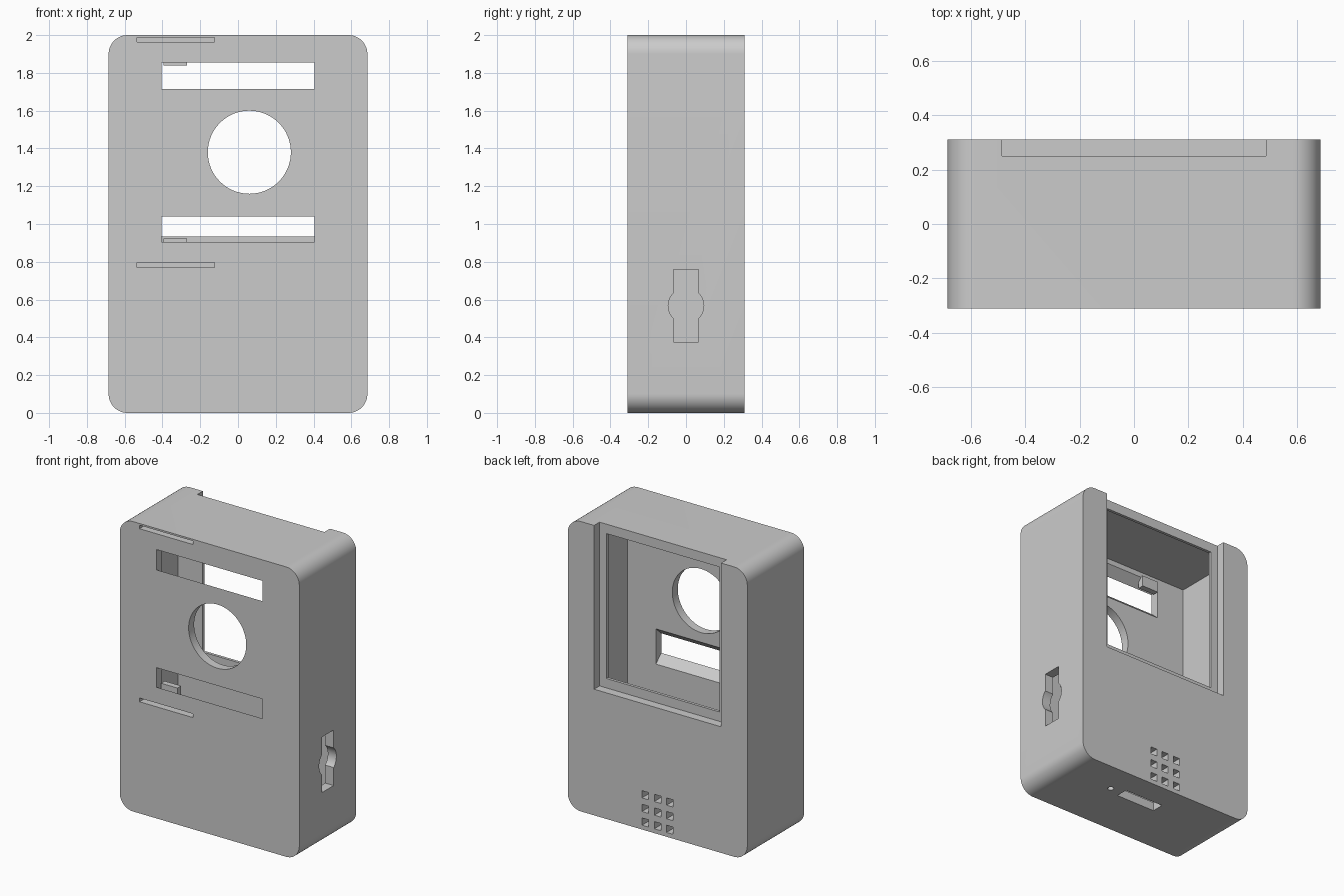
import bpy, bmesh
from math import sin, cos, pi, asin

if "Cube" in bpy.data.objects:
    bpy.data.objects.remove(bpy.data.objects["Cube"])


def prism(name, pts, axis, lo, hi):
    """Extrude a 2D profile along an axis (profile axes: x->(y,z), y->(x,z), z->(x,y))."""
    def place(p, t):
        return {'x': (t, p[0], p[1]), 'y': (p[0], t, p[1]), 'z': (p[0], p[1], t)}[axis]
    bm = bmesh.new()
    a = [bm.verts.new(place(p, lo)) for p in pts]
    b = [bm.verts.new(place(p, hi)) for p in pts]
    bm.faces.new(a)
    bm.faces.new(b)
    n = len(pts)
    for i in range(n):
        j = (i + 1) % n
        bm.faces.new((a[i], a[j], b[j], b[i]))
    bmesh.ops.recalc_face_normals(bm, faces=bm.faces)
    me = bpy.data.meshes.new(name)
    bm.to_mesh(me)
    bm.free()
    ob = bpy.data.objects.new(name, me)
    bpy.context.collection.objects.link(ob)
    return ob


def arc(cx, cy, r, a0, a1, n):
    return [(cx + r * cos(a0 + (a1 - a0) * i / n), cy + r * sin(a0 + (a1 - a0) * i / n))
            for i in range(n + 1)]


def rect(x0, x1, y0, y1):
    return [(x0, y0), (x1, y0), (x1, y1), (x0, y1)]


def circle(cx, cy, r, n=48):
    return arc(cx, cy, r, 0, 2 * pi, n)[:-1]


# case: rounded slab
X, Y, R = 0.685, 0.31, 0.1
outline = []
for i, (cx, cz) in enumerate([(X - R, 2 - R), (R - X, 2 - R), (R - X, R), (X - R, R)]):
    outline += arc(cx, cz, R, i * pi / 2, (i + 1) * pi / 2, 14)
case = prism("case", outline, 'y', -Y, Y)


def cut(pts, axis, lo, hi):
    cutter = prism("cutter", pts, axis, lo, hi)
    cutter.hide_render = True
    mod = case.modifiers.new("cut", 'BOOLEAN')
    mod.operation, mod.solver, mod.object = 'DIFFERENCE', 'EXACT', cutter
    bpy.context.view_layer.objects.active = case
    bpy.ops.object.modifier_apply(modifier=mod.name)
    bpy.data.objects.remove(cutter)


# inner cavity
cut(rect(-0.62, 0.62, 0.06, 1.945), 'y', -0.25, 0.23)
# screen rebate, open at the top, and the window through its lip
cut(rect(-0.485, 0.485, 0.87, 2.1), 'y', 0.25, 0.4)
cut(rect(-0.432, 0.432, 0.935, 1.935), 'y', 0.1, 0.35)
# front round hole
cut(circle(0.06, 1.38, 0.22, 64), 'y', -0.4, -0.2)
# front slots, flared towards the inside
for z0, z1 in ((0.905, 1.04), (1.715, 1.855)):
    s = 0.018
    e = 4 * s
    cut([(-0.33, z0 + s), (-0.23, z0 - e), (-0.23, z1 + e), (-0.33, z1 - s)], 'x', -0.405, 0.405)
# thin strap slots: the upper one is blind, inside the roof thickness
cut(rect(-0.535, -0.125, 0.77, 0.796), 'y', -0.4, -0.2)
cut(rect(-0.535, -0.125, 1.964, 1.988), 'y', -0.4, -0.25)

# side keyed switch hole
w, r, zc = 0.065, 0.094, 0.567
t = pi / 2 - asin(w / r)
t = pi / 2 - t
k = pi / 2 - t
key = [(w, 0.375)] + arc(0, zc, r, -k, k, 14) + [(w, 0.758), (-w, 0.758)]
key += arc(0, zc, r, pi - k, pi + k, 14) + [(-w, 0.375)]
cut(key, 'x', 0.58, 0.75)

# speaker grille on the back
for i in (-1, 0, 1):
    for j in range(3):
        x, z = i * 0.094, 0.055 + j * 0.094
        cut(rect(x - 0.025, x + 0.025, z - 0.025, z + 0.025), 'y', 0.2, 0.35)
# bottom port and pin hole
cut(rect(-0.12, 0.18, 0.05, 0.135), 'z', -0.1, 0.1)
cut(circle(0.27, 0.09, 0.02, 24), 'z', -0.1, 0.1)

# small retaining tabs on the flared slot edges
for name, zt, d in (("upper_tab", 1.84, 1), ("lower_tab", 0.922, -1)):
    prism(name, [(-0.275, zt), (-0.235, zt), (-0.235, zt + d * 0.075),
                 (-0.25, zt + d * 0.075), (-0.275, zt + d * 0.05)], 'x', -0.395, -0.27)

# smooth rounded corners, keep edges sharp
bpy.ops.object.select_all(action='DESELECT')
case.select_set(True)
bpy.context.view_layer.objects.active = case
bpy.ops.object.shade_smooth_by_angle(angle=pi / 6)
